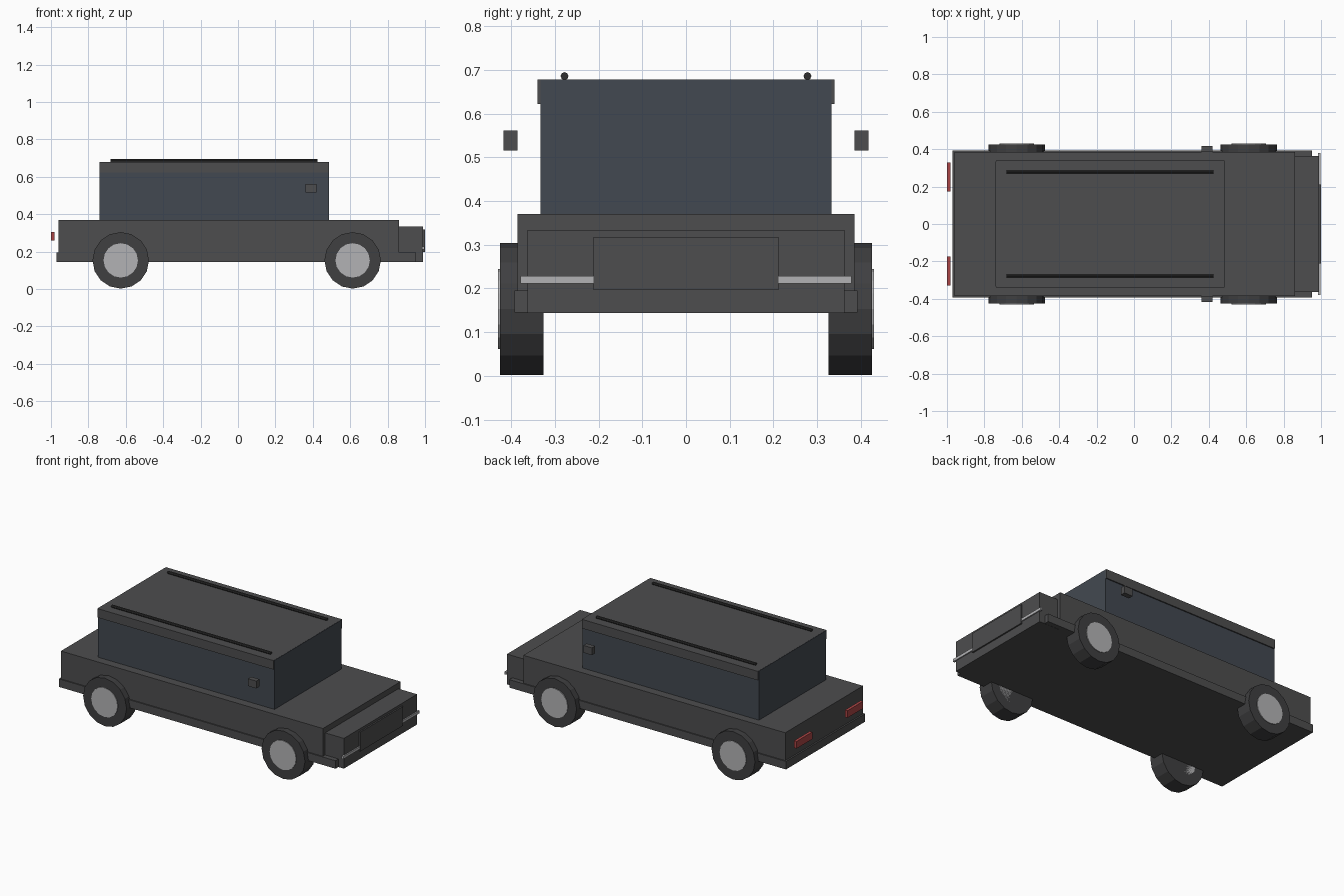
import bpy, bmesh
from mathutils import Matrix

if "Cube" in bpy.data.objects:
    bpy.data.objects.remove(bpy.data.objects["Cube"])


def material(name, rgb):
    m = bpy.data.materials.new(name)
    m.diffuse_color = (*rgb, 1)
    m.use_nodes = True
    m.node_tree.nodes["Principled BSDF"].inputs["Base Color"].default_value = m.diffuse_color
    return m


PAINT = material("dark_paint", (0.075, 0.075, 0.077))
GLASS = material("tinted_glass", (0.055, 0.066, 0.082))
RUBBER = material("rubber", (0.05, 0.05, 0.052))
RED = material("red_lens", (0.4, 0.06, 0.06))
TRIM = material("black_trim", (0.03, 0.03, 0.03))
CHROME = material("chrome", (0.45, 0.45, 0.46))


def finish(name, bm, mat):
    mesh = bpy.data.meshes.new(name)
    bm.to_mesh(mesh)
    bm.free()
    mesh.materials.append(mat)
    ob = bpy.data.objects.new(name, mesh)
    bpy.context.collection.objects.link(ob)
    return ob


def box(name, x, y, z, mat):
    """Box from (min, max) ranges on each axis."""
    bm = bmesh.new()
    size = [r[1] - r[0] for r in (x, y, z)]
    mid = [(r[0] + r[1]) / 2 for r in (x, y, z)]
    bmesh.ops.create_cube(bm, size=1, matrix=Matrix.Translation(mid) @ Matrix.Diagonal((*size, 1)))
    return finish(name, bm, mat)


def cylinder(name, centre, radius, length, axis, sides, mat):
    bm = bmesh.new()
    turn = Matrix.Rotation(1.5707963, 4, 'X' if axis == 'Y' else 'Y')
    bmesh.ops.create_cone(bm, cap_ends=True, segments=sides, radius1=radius, radius2=radius,
                          depth=length, matrix=Matrix.Translation(centre) @ turn)
    return finish(name, bm, mat)


def sym(v):
    return (-v, v)


# Body, sill and nose
box("body", (-0.96, 0.86), sym(0.386), (0.147, 0.37), PAINT)
box("sill", (-0.97, 0.953), sym(0.393), (0.145, 0.195), PAINT)
box("nose", (0.85, 0.99), sym(0.363), (0.144, 0.334), PAINT)
box("grille", (0.98, 0.999), sym(0.212), (0.197, 0.318), PAINT)
box("front_chrome_strip", (0.985, 0.997), sym(0.379), (0.211, 0.228), CHROME)

# Cabin and roof
box("cabin", (-0.74, 0.487), sym(0.333), (0.365, 0.678), GLASS)
box("roof_cap", (-0.738, 0.485), sym(0.34), (0.622, 0.6785), PAINT)

# Parts repeated on both sides
for s, side in ((-1, "right"), (1, "left")):
    def span(a, b):
        return tuple(sorted((s * a, s * b)))

    cylinder(f"roof_rail_{side}", (-0.128, s * 0.278, 0.686), 0.009, 1.105, 'X', 8, TRIM)
    box(f"mirror_{side}", (0.361, 0.42), span(0.386, 0.418), (0.516, 0.562), PAINT)
    box(f"tail_light_{side}", (-1.0, -0.982), span(0.175, 0.33), (0.26, 0.305), RED)
    for x, end in ((-0.627, "rear"), (0.613, "front")):
        cylinder(f"tyre_{end}_{side}", (x, s * 0.376, 0.153), 0.151, 0.1, 'Y', 16, RUBBER)
        cylinder(f"hub_{end}_{side}", (x, s * 0.378, 0.153), 0.092, 0.104, 'Y', 16, CHROME)
